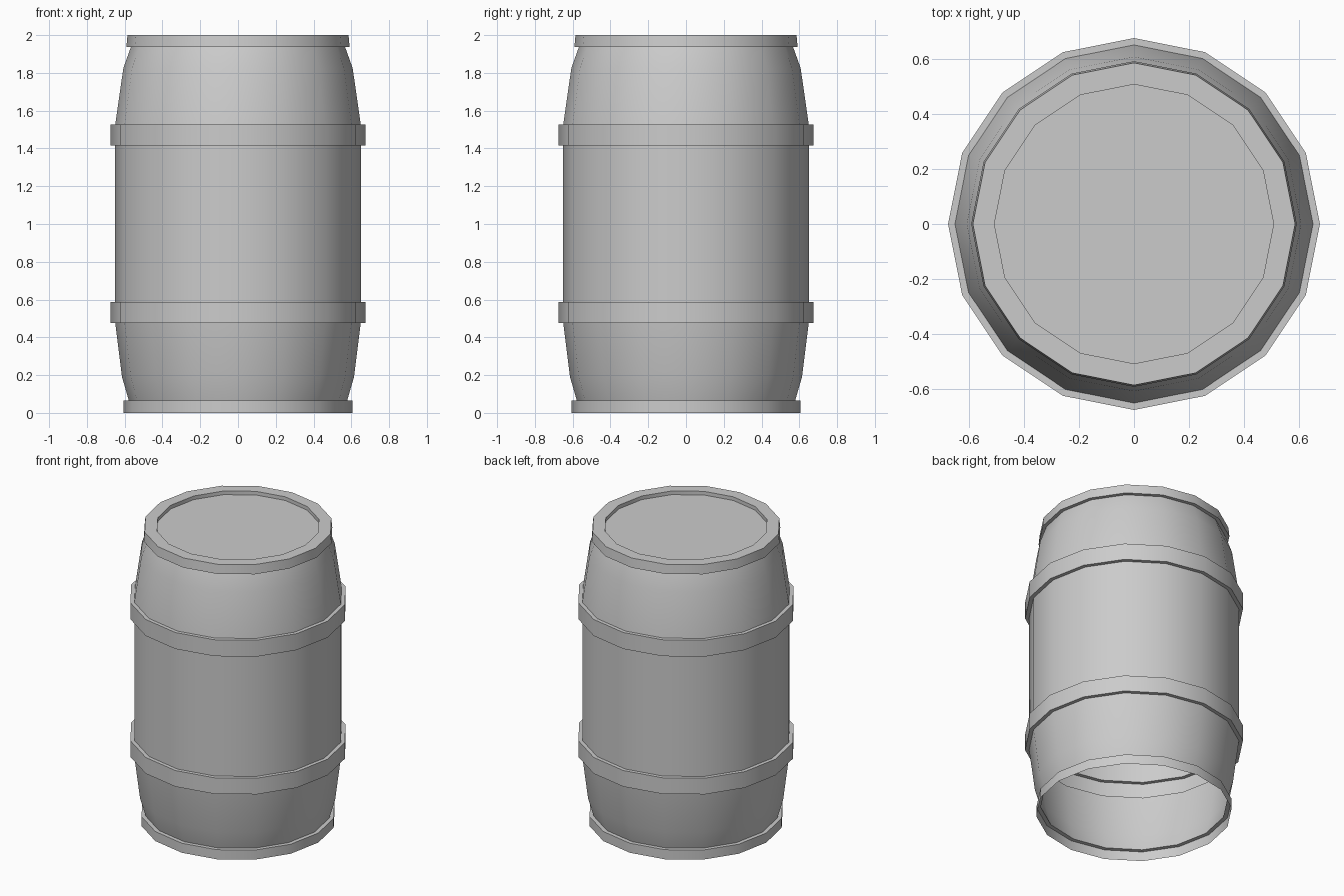
import bpy, bmesh, math

if "Cube" in bpy.data.objects:
    bpy.data.objects.remove(bpy.data.objects["Cube"])

SIDES = 16


def finish(name, bm):
    mesh = bpy.data.meshes.new(name)
    bm.to_mesh(mesh)
    bm.free()
    obj = bpy.data.objects.new(name, mesh)
    bpy.context.collection.objects.link(obj)
    bpy.ops.object.select_all(action='DESELECT')
    obj.select_set(True)
    bpy.context.view_layer.objects.active = obj
    bpy.ops.object.shade_smooth_by_angle(angle=math.radians(35))
    return obj


def ring(bm, r, z):
    step = 2 * math.pi / SIDES
    return [bm.verts.new((r * math.cos(i * step), r * math.sin(i * step), z))
            for i in range(SIDES)]


def lathe(name, profile):
    """Revolve an upward (radius, z) profile into an open, outward-facing shell."""
    bm = bmesh.new()
    rings = [ring(bm, r, z) for r, z in profile]
    for a, b in zip(rings, rings[1:]):
        for i in range(SIDES):
            j = (i + 1) % SIDES
            bm.faces.new((a[i], a[j], b[j], b[i]))
    return finish(name, bm)


def hoop(z0, z1, inner=0.65, outer=0.675):
    """Profile of a raised hoop stepping out of the wall."""
    return [(inner, z0), (outer, z0), (outer, z1), (inner, z1)]


# Barrel wall: one continuous skin with foot rim, two hoops and top rim, open below
lathe("barrel_shell",
      [(0.605, 0), (0.605, 0.065), (0.578, 0.065), (0.614, 0.19)]
      + hoop(0.477, 0.587)
      + hoop(1.415, 1.527)
      + [(0.607, 1.825), (0.567, 1.937), (0.591, 1.937),
         (0.585, 2.0), (0.507, 2.0), (0.507, 1.975)])

# Sunken lid
bm = bmesh.new()
bm.faces.new(ring(bm, 0.507, 1.975))
finish("lid", bm)
